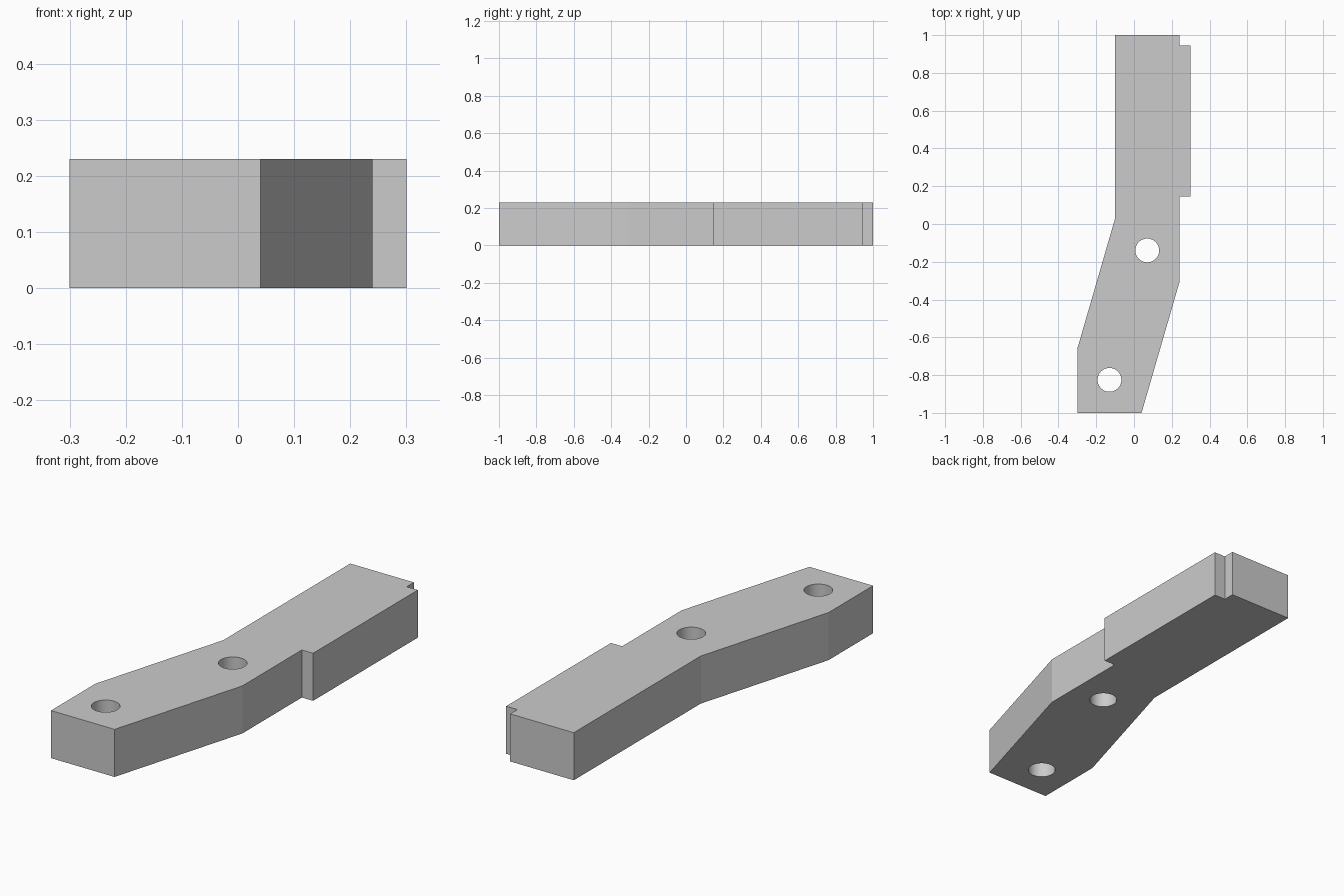
import bpy, bmesh, math

HEIGHT = 0.23
HOLE_RADIUS = 0.063

cube = bpy.data.objects.get("Cube")
if cube:
    bpy.data.objects.remove(cube, do_unlink=True)

# Plain grey material
grey = bpy.data.materials.new("plain_grey")
grey.use_nodes = True
colour = (0.6, 0.6, 0.6, 1)
grey.diffuse_color = colour
grey.node_tree.nodes["Principled BSDF"].inputs["Base Color"].default_value = colour

# Cranked bar: outline with a raised pad along the straight half
outline = [(-0.30, -1), (0.04, -1), (0.24, -0.31), (0.24, 0.145), (0.30, 0.145),
           (0.30, 0.945), (0.24, 0.945), (0.24, 1), (-0.10, 1), (-0.10, 0.03),
           (-0.30, -0.66)]
bm = bmesh.new()
base = bm.faces.new([bm.verts.new((x, y, 0)) for x, y in outline])
top = bmesh.ops.extrude_face_region(bm, geom=[base])
bmesh.ops.translate(bm, vec=(0, 0, HEIGHT),
                    verts=[g for g in top["geom"] if isinstance(g, bmesh.types.BMVert)])
bmesh.ops.recalc_face_normals(bm, faces=bm.faces)
mesh = bpy.data.meshes.new("cranked_bar")
bm.to_mesh(mesh)
bm.free()
bar = bpy.data.objects.new("cranked_bar", mesh)
bpy.context.collection.objects.link(bar)
mesh.materials.append(grey)


def drill(name, x, y):
    """Cut a round vertical hole through the bar."""
    bpy.ops.mesh.primitive_cylinder_add(vertices=48, radius=HOLE_RADIUS, depth=HEIGHT * 2,
                                        location=(x, y, HEIGHT / 2))
    cutter = bpy.context.object
    cutter.name = name
    cutter.hide_render = True
    cutter.data.materials.append(grey)
    cut = bar.modifiers.new(name, "BOOLEAN")
    cut.operation = "DIFFERENCE"
    cut.solver = "EXACT"
    cut.object = cutter
    bpy.ops.object.select_all(action="DESELECT")
    bar.select_set(True)
    bpy.context.view_layer.objects.active = bar
    bpy.ops.object.modifier_apply(modifier=name)
    bpy.data.objects.remove(cutter, do_unlink=True)


# Bolt holes
drill("middle_hole", 0.07, -0.14)
drill("end_hole", -0.13, -0.825)

# Smooth hole walls, sharp bar edges
bpy.ops.object.shade_smooth_by_angle(angle=math.radians(12))
